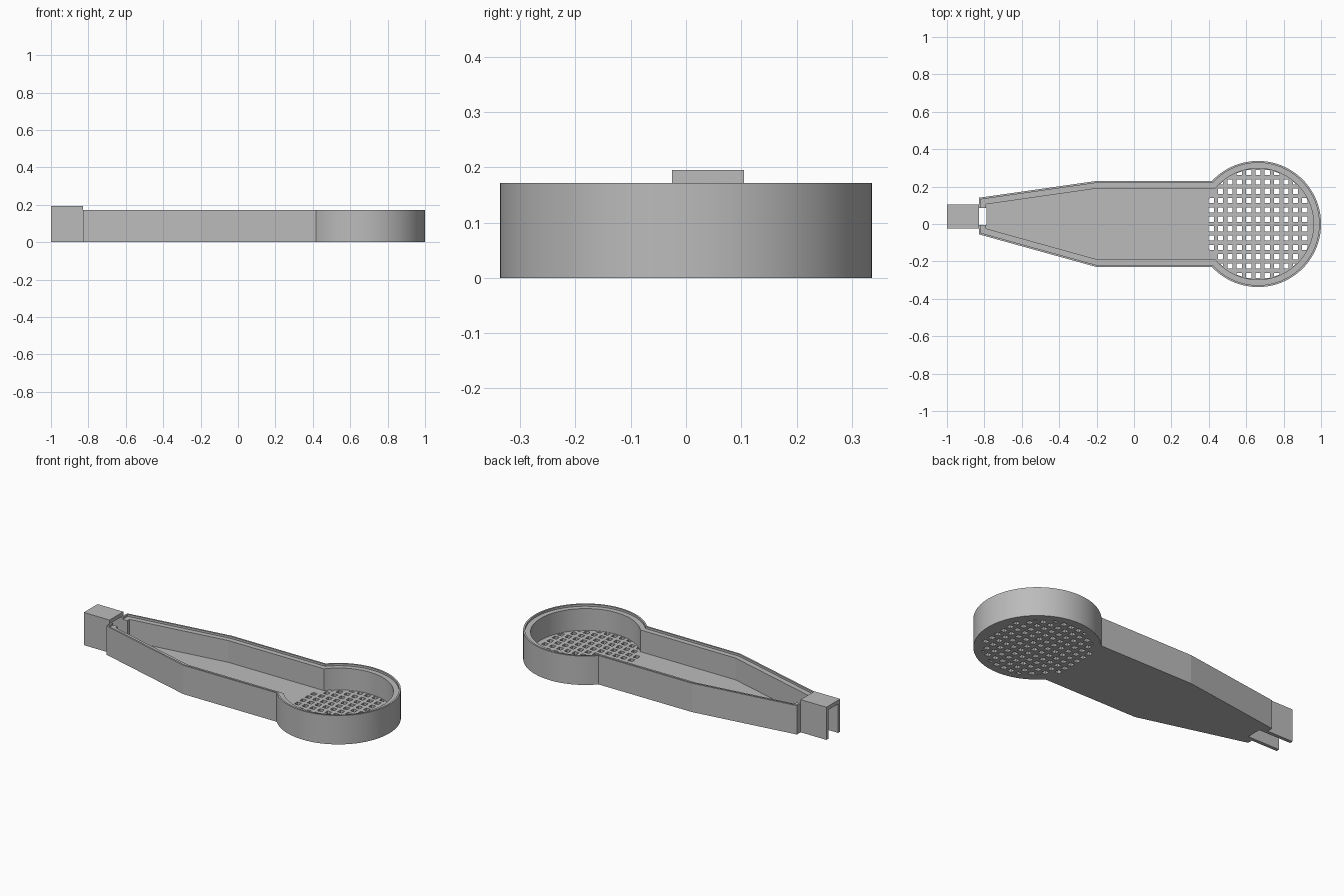
import bpy, bmesh, math

cube = bpy.data.objects.get("Cube")
if cube:
    bpy.data.objects.remove(cube, do_unlink=True)

HEIGHT, FLOOR, LEDGE = 0.172, 0.03, 0.16
CENTER_X, RADIUS = 0.663, 0.337
END_X, KNEE_X, HALF_WIDTH = -0.83, -0.2, 0.23
SLOT_LOW, SLOT_HIGH = -0.005, 0.085

grey = bpy.data.materials.new("plain grey")
grey.use_nodes = True
grey.diffuse_color = (0.5, 0.5, 0.5, 1)
grey.node_tree.nodes["Principled BSDF"].inputs["Base Color"].default_value = (0.5, 0.5, 0.5, 1)


def make_object(name, bm):
    bmesh.ops.recalc_face_normals(bm, faces=bm.faces)
    mesh = bpy.data.meshes.new(name)
    bm.to_mesh(mesh)
    bm.free()
    obj = bpy.data.objects.new(name, mesh)
    bpy.context.collection.objects.link(obj)
    mesh.materials.append(grey)
    return obj


def add_box(bm, low, high):
    verts = bmesh.ops.create_cube(bm, size=1)["verts"]
    for v in verts:
        v.co = [(a + b) / 2 + c * (b - a) for a, b, c in zip(low, high, v.co)]


def boolean(obj, cutter, operation):
    mod = obj.modifiers.new("cut", "BOOLEAN")
    mod.object, mod.operation, mod.solver = cutter, operation, "EXACT"
    bpy.context.view_layer.objects.active = obj
    bpy.ops.object.modifier_apply(modifier=mod.name)
    bpy.data.objects.remove(cutter, do_unlink=True)


def outline(inset):
    """Plan of the tray, moved inward by inset."""
    r, w = RADIUS - inset, HALF_WIDTH - inset
    start = math.pi - math.asin(w / r)
    steps = 84
    pts = []
    for i in range(steps + 1):
        a = -start + 2 * start * i / steps
        pts.append((CENTER_X + r * math.cos(a), r * math.sin(a)))

    def side(end_y, sign):
        slope = (HALF_WIDTH - end_y) / (KNEE_X - END_X)
        shift = inset * math.hypot(1, slope)
        knee = KNEE_X + (shift - inset) / slope
        end = end_y + slope * inset - shift
        return [(knee, sign * w), (END_X + inset, sign * end)]

    return pts + side(0.14, 1) + side(0.055, -1)[::-1]


# Hollow tray with a raised lip and a recessed ledge
bm = bmesh.new()
rings = []
for inset, z in ((0, 0), (0, HEIGHT), (0.01, HEIGHT), (0.01, LEDGE), (0.04, LEDGE), (0.04, FLOOR)):
    rings.append([bm.verts.new((x, y, z)) for x, y in outline(inset)])
for low, high in zip(rings, rings[1:]):
    for i in range(len(low)):
        j = (i + 1) % len(low)
        bm.faces.new((low[i], low[j], high[j], high[i]))
bm.faces.new(rings[0][::-1])
bm.faces.new(rings[-1])
tray = make_object("tray", bm)

# Square grille holes, trimmed to a round field
bm = bmesh.new()
pitch, half = 0.05, 0.014
for i in range(-6, 7):
    for j in range(-6, 6):
        x, y = CENTER_X + i * pitch, (j + 0.5) * pitch
        if math.hypot(max(abs(i * pitch) - half, 0), max(abs(y) - half, 0)) < 0.285:
            add_box(bm, (x - half, y - half, -0.05), (x + half, y + half, 0.08))
holes = make_object("grille_cutter", bm)
bm = bmesh.new()
bmesh.ops.create_cone(bm, cap_ends=True, segments=96, radius1=0.294, radius2=0.294, depth=0.4)
bmesh.ops.translate(bm, verts=bm.verts, vec=(CENTER_X, 0, 0))
boolean(holes, make_object("round_field", bm), "INTERSECT")
boolean(tray, holes, "DIFFERENCE")

# Slot through the narrow end
bm = bmesh.new()
add_box(bm, (-0.9, SLOT_LOW, -0.1), (-0.789, SLOT_HIGH, 0.3))
boolean(tray, make_object("slot_cutter", bm), "DIFFERENCE")

# Channel-shaped clip, open below and at both ends
bm = bmesh.new()
profile = [(-0.025, 0), (SLOT_LOW, 0), (SLOT_LOW, HEIGHT), (SLOT_HIGH, HEIGHT),
           (SLOT_HIGH, 0), (0.105, 0), (0.105, 0.195), (-0.025, 0.195)]
face = bm.faces.new([bm.verts.new((-1, y, z)) for y, z in profile])
moved = bmesh.ops.extrude_face_region(bm, geom=[face])["geom"]
bmesh.ops.translate(bm, verts=[g for g in moved if isinstance(g, bmesh.types.BMVert)],
                    vec=(1 + END_X, 0, 0))
clip = make_object("end_clip", bm)

# Smooth the round wall, keep every corner crisp
bpy.ops.object.select_all(action="DESELECT")
tray.select_set(True)
bpy.context.view_layer.objects.active = tray
bpy.ops.object.shade_smooth_by_angle(angle=math.radians(7))
